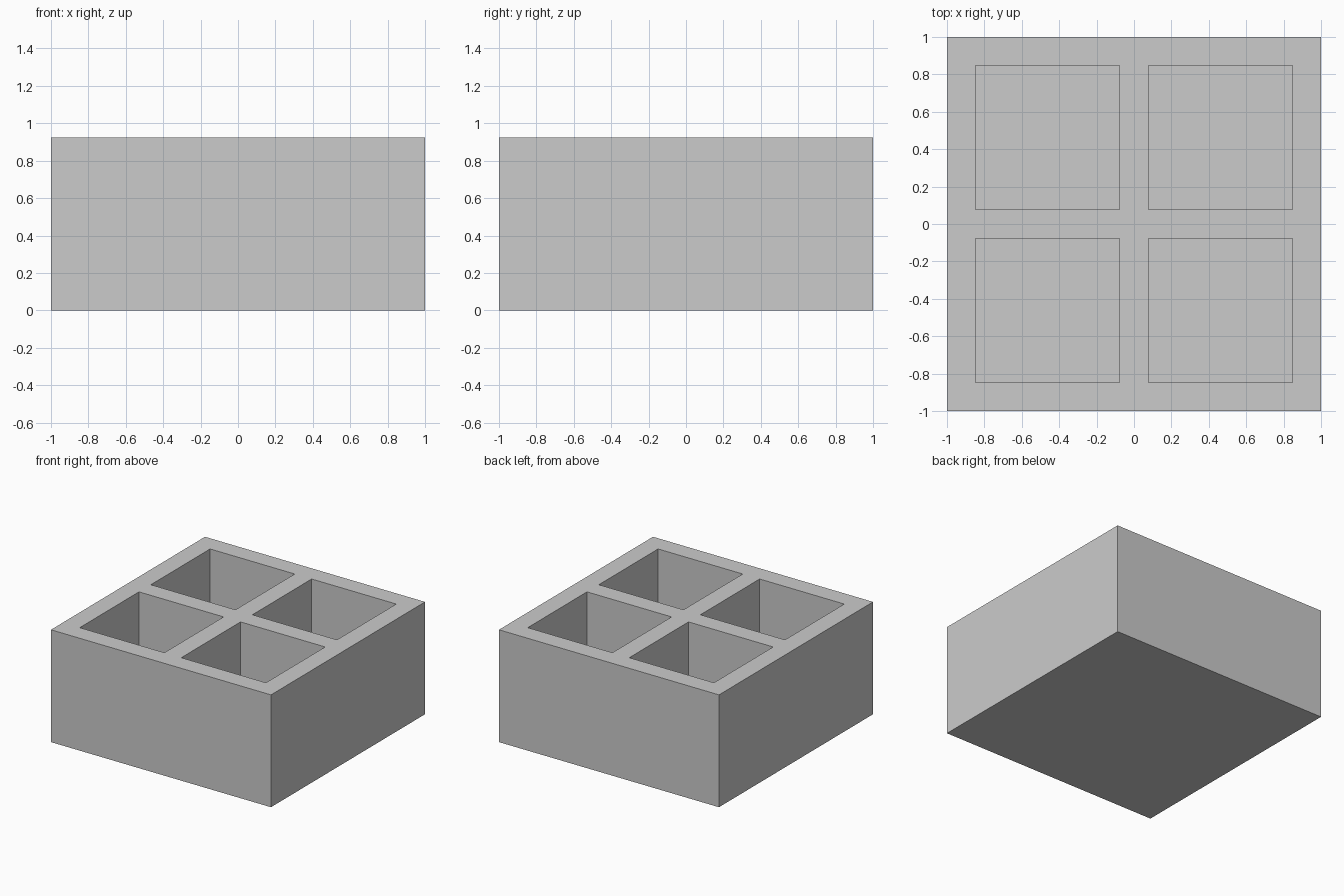
import bpy
import bmesh
from mathutils import Vector

cube = bpy.data.objects.get("Cube")
if cube:
    bpy.data.objects.remove(cube, do_unlink=True)

UNIT = 1 / 13            # half a wall thickness
HEIGHT = 12 * UNIT
FLOOR = 2 * UNIT
INNER, OUTER = UNIT, 11 * UNIT   # pocket edges, measured from the centre

# Grey material
grey = bpy.data.materials.new("grey")
grey.use_nodes = True
colour = (0.6, 0.6, 0.6, 1)
grey.diffuse_color = colour
grey.node_tree.nodes["Principled BSDF"].inputs["Base Color"].default_value = colour

# Solid block standing on the ground
bm = bmesh.new()
bmesh.ops.create_cube(bm, size=2)
for v in bm.verts:
    v.co.z = HEIGHT if v.co.z > 0 else 0


def top_faces():
    return [f for f in bm.faces if f.normal.z > 0.9]


# Cut the top along the pocket edges
bm.normal_update()
for axis in (Vector((1, 0, 0)), Vector((0, 1, 0))):
    for offset in (-OUTER, -INNER, INNER, OUTER):
        faces = top_faces()
        edges = list({e for f in faces for e in f.edges})
        verts = list({v for f in faces for v in f.verts})
        bmesh.ops.bisect_plane(bm, geom=verts + edges + faces,
                               plane_co=axis * offset, plane_no=axis)
        bm.normal_update()

# Sink the four square pockets
pockets = [f for f in top_faces()
           if all(INNER < abs(c) < OUTER for c in f.calc_center_median().xy)]
sunk = bmesh.ops.extrude_discrete_faces(bm, faces=pockets)["faces"]
for f in sunk:
    for v in f.verts:
        v.co.z = FLOOR

bmesh.ops.recalc_face_normals(bm, faces=bm.faces)
mesh = bpy.data.meshes.new("compartment_block")
bm.to_mesh(mesh)
bm.free()
mesh.materials.append(grey)
block = bpy.data.objects.new("compartment_block", mesh)
bpy.context.collection.objects.link(block)
